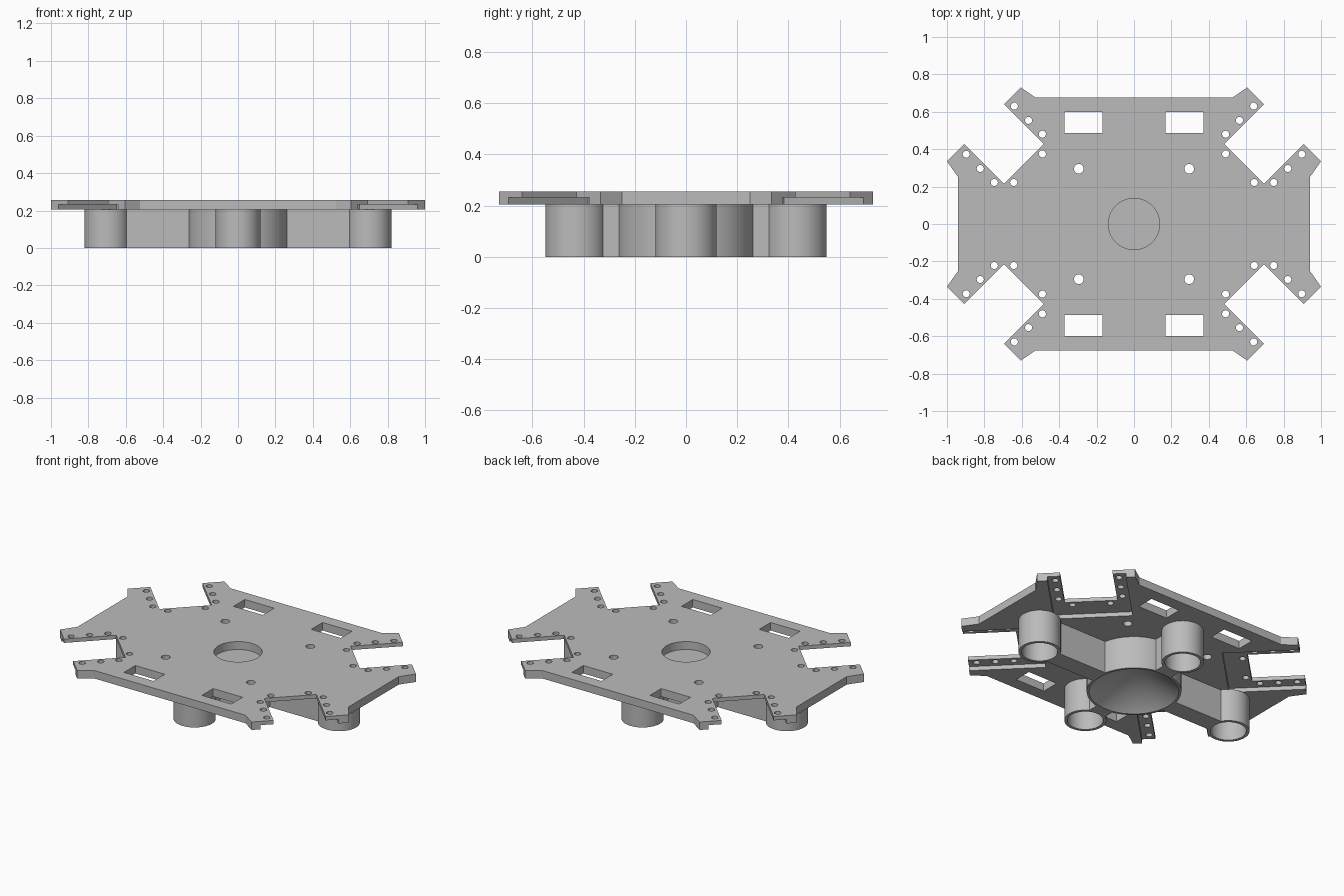
import bpy, bmesh, math
from mathutils import Matrix, Vector

cube = bpy.data.objects.get("Cube")
if cube:
    bpy.data.objects.remove(cube, do_unlink=True)

grey = bpy.data.materials.new("plain grey")
grey.use_nodes = True
tone = (0.5, 0.5, 0.5, 1)
grey.diffuse_color = tone
grey.node_tree.nodes["Principled BSDF"].inputs["Base Color"].default_value = tone

BOTTOM, STEP, TOP = 0.205, 0.231, 0.255


def make_object(name, bm):
    bmesh.ops.recalc_face_normals(bm, faces=bm.faces)
    mesh = bpy.data.meshes.new(name)
    bm.to_mesh(mesh)
    bm.free()
    mesh.materials.append(grey)
    obj = bpy.data.objects.new(name, mesh)
    bpy.context.collection.objects.link(obj)
    return obj


def add_box(bm, lo, hi, turn=Matrix()):
    lo, hi = Vector(lo), Vector(hi)
    place = Matrix.Translation((lo + hi) / 2) @ Matrix.Diagonal((hi - lo).to_4d())
    bmesh.ops.create_cube(bm, size=1, matrix=turn @ place)


def add_hole(bm, x, y, radius, z0=0.1, z1=0.4, sides=24):
    bmesh.ops.create_cone(bm, cap_ends=True, segments=sides, radius1=radius, radius2=radius,
                          depth=z1 - z0, matrix=Matrix.Translation((x, y, (z0 + z1) / 2)))


def lathe(name, profile, x=0, y=0, closed=True):
    bm = bmesh.new()
    verts = [bm.verts.new((r, 0, z)) for r, z in profile]
    pairs = list(zip(verts, verts[1:] + verts[:1]))
    edges = [bm.edges.new(p) for p in (pairs if closed else pairs[:-1])]
    bmesh.ops.spin(bm, geom=verts + edges, cent=(0, 0, 0), axis=(0, 0, 1),
                   angle=math.tau, steps=64)
    bmesh.ops.remove_doubles(bm, verts=bm.verts, dist=0.0001)
    bmesh.ops.translate(bm, verts=bm.verts, vec=(x, y, 0))
    return make_object(name, bm)


def cut(target, name, bm):
    cutter = make_object(name, bm)
    mod = target.modifiers.new(name, "BOOLEAN")
    mod.object, mod.operation, mod.solver = cutter, "DIFFERENCE", "EXACT"
    cutter.hide_render = True
    bpy.context.view_layer.objects.active = target
    bpy.ops.object.modifier_apply(modifier=name)
    bpy.data.objects.remove(cutter, do_unlink=True)


# Plate: one quarter of the outline, mirrored around
quarter = [(0.94, 0.25), (1.0, 0.335), (0.908, 0.428), (0.695, 0.215), (0.482, 0.428),
           (0.695, 0.64), (0.605, 0.73), (0.525, 0.675)]
outline = []
for sx, sy, step in ((1, 1, 1), (-1, 1, -1), (-1, -1, 1), (1, -1, -1)):
    outline += [(sx * x, sy * y) for x, y in quarter[::step]]
bm = bmesh.new()
face = bm.faces.new([bm.verts.new((x, y, BOTTOM)) for x, y in outline])
solid = bmesh.ops.extrude_face_region(bm, geom=[face])
bmesh.ops.translate(bm, vec=(0, 0, TOP - BOTTOM),
                    verts=[v for v in solid["geom"] if isinstance(v, bmesh.types.BMVert)])
plate = make_object("plate", bm)

corners = [(sx, sy) for sx in (1, -1) for sy in (1, -1)]

# Stepped seats under the plate around each notch
seats = bmesh.new()
axis = Matrix.Translation((0.588, 0.322, 0)) @ Matrix.Rotation(math.pi / 4, 4, "Z")
for sx, sy in corners:
    turn = Matrix.Diagonal((sx, sy, 1, 1)) @ axis
    add_box(seats, (-0.137, -0.224, 0.1), (0.5, 0.224, STEP), turn)
cut(plate, "seat_cutter", seats)

# Windows, screw holes and the round central pocket
screws = [(0.49, 0.375), (0.643, 0.222), (0.49, 0.48), (0.564, 0.554), (0.64, 0.63),
          (0.747, 0.222), (0.822, 0.297), (0.897, 0.373)]
holes = bmesh.new()
for sx, sy in corners:
    for x, y in screws:
        add_hole(holes, sx * x, sy * y, 0.019)
    add_hole(holes, sx * 0.295, sy * 0.295, 0.026)
    cx, cy = sx * 0.27, sy * 0.542
    add_box(holes, (cx - 0.102, cy - 0.056, 0.1), (cx + 0.102, cy + 0.056, 0.4))
add_hole(holes, 0, 0, 0.137, sides=64)
cut(plate, "hole_cutter", holes)

# Hub with a conical hollow underneath
hub = lathe("hub", [(0, 0.19), (0.255, 0), (0.269, 0), (0.269, BOTTOM), (0, BOTTOM)], closed=False)

# Four open tubes, each joined to the hub by a rib
smooth = [hub]
ring = [(0.102, 0), (0.12, 0), (0.12, BOTTOM), (0.102, BOTTOM)]
for i, name in enumerate(("left", "back", "right", "front")):
    reach = 0.43 if i % 2 else 0.70
    spin = Matrix.Rotation(i * math.pi / 2, 4, "Z")
    spot = spin @ Vector((reach, 0, 0))
    smooth.append(lathe(name + "_tube", ring, spot.x, spot.y))
    bm = bmesh.new()
    add_box(bm, (0.258, -0.058, 0), (reach - 0.104, 0.058, BOTTOM), spin)
    make_object(name + "_rib", bm)

# Smooth round walls, keep edges crisp
bpy.ops.object.select_all(action="DESELECT")
for obj in smooth + [plate]:
    obj.select_set(True)
    bpy.context.view_layer.objects.active = obj
bpy.ops.object.shade_smooth_by_angle(angle=math.radians(30))
